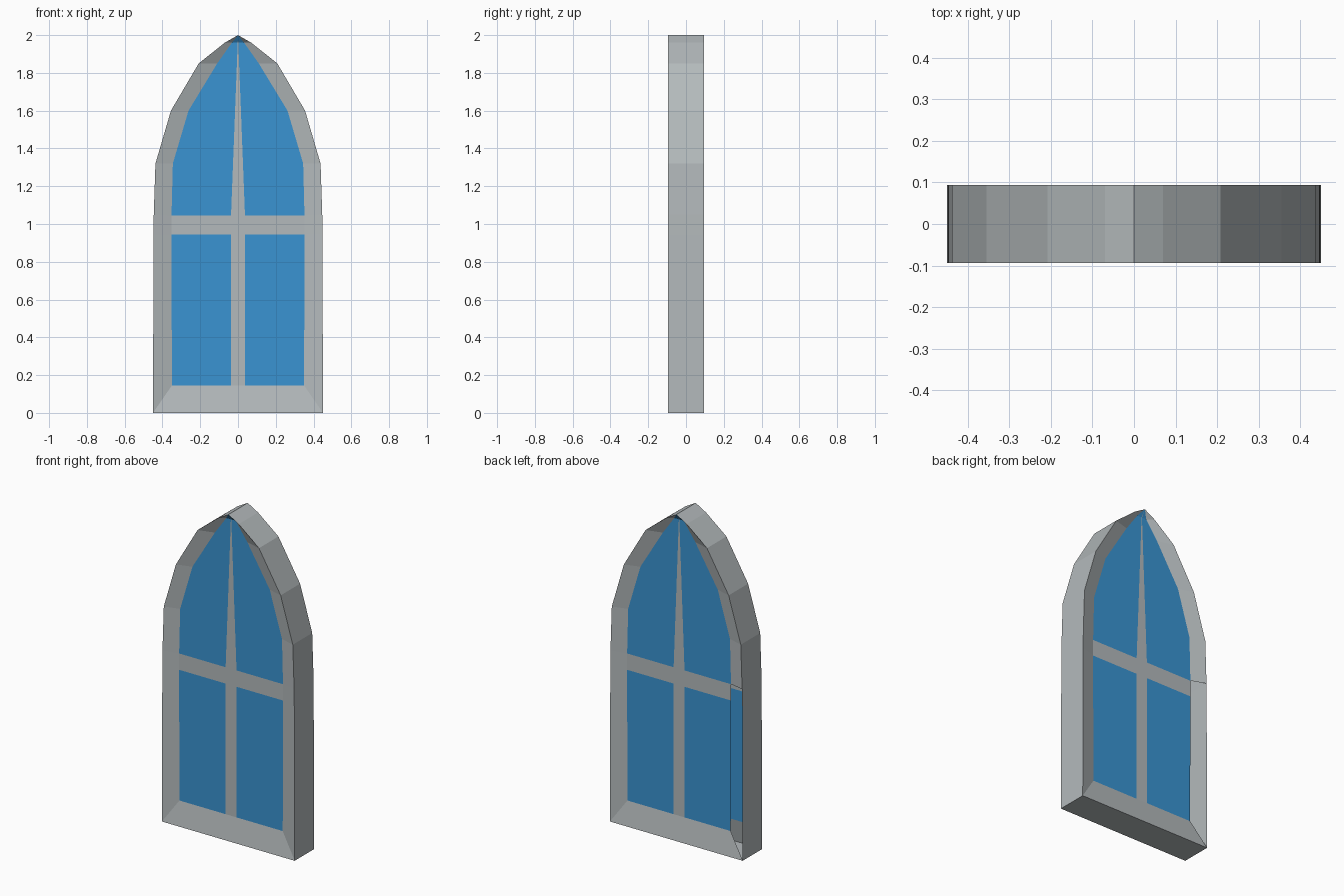
import bpy, bmesh
from mathutils import Vector

if "Cube" in bpy.data.objects:
    bpy.data.objects.remove(bpy.data.objects["Cube"])

D = 0.094       # half depth of the frame
R = 0.027       # how far the panes sit back
# matching half outlines (x, z): outer edge and inner edge, bottom to tip
OUTER = [(.45, 0), (.447, .945), (.446, 1.05), (.437, 1.32), (.355, 1.6),
         (.208, 1.85), (.07, 1.96), (0, 2)]
INNER = [(.35, .145), (.352, .945), (.352, 1.045), (.345, 1.32), (.262, 1.6),
         (.11, 1.85), (.032, 1.96), (0, 2)]


def material(name, color):
    m = bpy.data.materials.new(name)
    m.diffuse_color = (*color, 1)
    m.use_nodes = True
    m.node_tree.nodes["Principled BSDF"].inputs["Base Color"].default_value = m.diffuse_color
    return m


STONE = material("grey stone", (.456, .491, .503))
GLASS = material("blue glass", (.042, .296, .645))


def face(bm, pts, toward, mat=0):
    """Add a face whose normal points toward the given direction."""
    clean = []
    for p in pts:
        p = Vector(p)
        if all((p - q).length > 1e-6 for q in clean):
            clean.append(p)
    if len(clean) < 3:
        return
    f = bm.faces.new([bm.verts.new(p) for p in clean])
    f.normal_update()
    if f.normal.dot(Vector(toward)) < 0:
        f.normal_flip()
    f.material_index = mat


def finish(bm, name):
    bmesh.ops.remove_doubles(bm, verts=bm.verts, dist=1e-5)
    me = bpy.data.meshes.new(name)
    bm.to_mesh(me)
    bm.free()
    me.materials.append(STONE)
    me.materials.append(GLASS)
    bpy.context.collection.objects.link(bpy.data.objects.new(name, me))


def recess(i):
    return D if i == len(INNER) - 1 else D - R


# pointed frame: outer walls, sill and sloping front and back borders
bm = bmesh.new()
for s in (-1, 1):
    for i in range(len(OUTER) - 1):
        (x0, z0), (x1, z1) = OUTER[i:i + 2]
        (u0, w0), (u1, w1) = INNER[i:i + 2]
        face(bm, [(s*x0, -D, z0), (s*x0, D, z0), (s*x1, D, z1), (s*x1, -D, z1)],
             (s, 0, .3))
        for t in (-1, 1):
            # the lower back border on the left is open
            if s == -1 and t == 1 and i < 2:
                continue
            face(bm, [(s*x0, t*D, z0), (s*x1, t*D, z1),
                      (s*u1, t*recess(i + 1), w1), (s*u0, t*recess(i), w0)], (0, t, 0))
for t in (-1, 1):
    (x, z), (u, w) = OUTER[0], INNER[0]
    face(bm, [(-x, t*D, z), (x, t*D, z), (u, t*(D - R), w), (-u, t*(D - R), w)], (0, t, 0))
face(bm, [(-.45, -D, 0), (.45, -D, 0), (.45, D, 0), (-.45, D, 0)], (0, 0, -1))
finish(bm, "window_frame")


def mullion(z):
    return .037 * min(1, (2 - z) / .955)


# flat panes with a cross bar and a tapering centre bar, front and back
for t, name in ((-1, "front_panes"), (1, "back_panes")):
    bm = bmesh.new()
    for s in (-1, 1):
        for i in range(len(INNER) - 1):
            (u0, w0), (u1, w1) = INNER[i:i + 2]
            y0, y1 = t*recess(i), t*recess(i + 1)
            m0, m1 = min(mullion(w0), u0), min(mullion(w1), u1)
            face(bm, [(0, y0, w0), (s*m0, y0, w0), (s*m1, y1, w1), (0, y1, w1)], (0, t, 0))
            face(bm, [(s*m0, y0, w0), (s*u0, y0, w0), (s*u1, y1, w1), (s*m1, y1, w1)],
                 (0, t, 0), 0 if i == 1 else 1)
    finish(bm, name)
